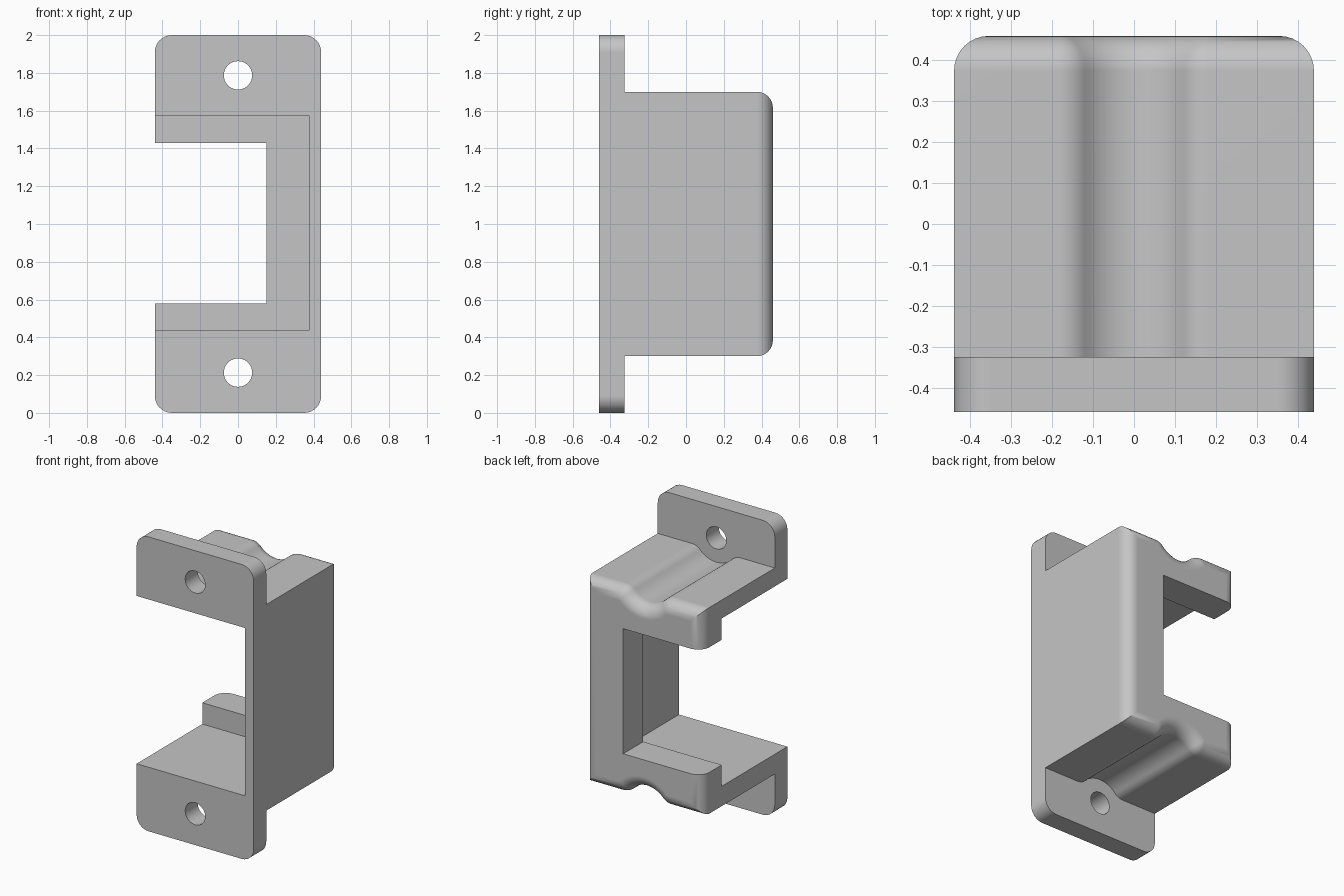
import bpy, bmesh
from math import sin, cos, pi, asin

if "Cube" in bpy.data.objects:
    bpy.data.objects.remove(bpy.data.objects["Cube"], do_unlink=True)

HALF_W, FRONT, BACK = 0.44, -0.46, 0.46
PLATE_BACK, BODY_TOP, HOLE_Z = -0.325, 1.70, 1.787
EDGE_R, GROOVE_R, BLEND_R = 0.085, 0.165, 0.09

grey = bpy.data.materials.new("light grey plastic")
grey.use_nodes = True
grey.diffuse_color = (0.56, 0.56, 0.56, 1)
grey.node_tree.nodes["Principled BSDF"].inputs["Base Color"].default_value = grey.diffuse_color


def loft(name, layers):
    """Solid through matching (x, z) loops, each paired with its y."""
    bm = bmesh.new()
    rings = [[bm.verts.new((x, y, z)) for x, z in loop] for y, loop in layers]
    n = len(rings[0])
    for a, b in zip(rings, rings[1:]):
        for i in range(n):
            j = (i + 1) % n
            bm.faces.new((a[i], a[j], b[j], b[i]))
    bm.faces.new(rings[0])
    bm.faces.new(rings[-1])
    bmesh.ops.recalc_face_normals(bm, faces=bm.faces)
    mesh = bpy.data.meshes.new(name)
    bm.to_mesh(mesh)
    bm.free()
    mesh.materials.append(grey)
    obj = bpy.data.objects.new(name, mesh)
    bpy.context.collection.objects.link(obj)
    return obj


def rect(x0, x1, z0, z1):
    return [(x0, z0), (x1, z0), (x1, z1), (x0, z1)]


def arc(cx, cz, r, start, end, steps):
    angles = [start + (end - start) * i / steps for i in range(steps + 1)]
    return [(cx + r * cos(a), cz + r * sin(a)) for a in angles]


def body_loop(d):
    """Body outline with screw grooves above and below, shrunk inward by d."""
    blend_z = BODY_TOP - BLEND_R
    reach = GROOVE_R + BLEND_R
    blend_x = (reach ** 2 - (HOLE_Z - blend_z) ** 2) ** 0.5
    tilt = asin(blend_x / reach)
    top = arc(0, HOLE_Z, GROOVE_R + d, -pi / 2, -pi / 2 + tilt, 8)
    top += arc(blend_x, blend_z, BLEND_R - d, pi / 2 + tilt, pi / 2, 8)[1:]
    top.append((HALF_W - d, BODY_TOP - d))
    right = top + [(x, 2 - z) for x, z in reversed(top)]
    return right + [(-x, z) for x, z in reversed(right[1:-1])]


def combine(target, other, operation):
    mod = target.modifiers.new(operation.lower(), 'BOOLEAN')
    mod.object, mod.operation, mod.solver = other, operation, 'EXACT'
    bpy.context.view_layer.objects.active = target
    bpy.ops.object.modifier_apply(modifier=mod.name)
    bpy.data.objects.remove(other, do_unlink=True)


# Body with rounded rear edge
layers = [(-0.4, body_loop(0))]
for i in range(9):
    a = i / 8 * pi / 2
    layers.append((BACK - EDGE_R * (1 - sin(a)), body_loop(EDGE_R * (1 - cos(a)))))
bracket = loft("mounting_bracket", layers)

# Mounting plate with rounded corners
r = 0.09
outline = []
for k, (sx, z) in enumerate([(1, 2 - r), (-1, 2 - r), (-1, r), (1, r)]):
    outline += arc(sx * (HALF_W - r), z, r, k * pi / 2, (k + 1) * pi / 2, 8)
combine(bracket, loft("plate", [(FRONT, outline), (PLATE_BACK, outline)]), 'UNION')

# Cavity, rear opening and screw holes
cavity = rect(-0.6, 0.375, 0.435, 1.575)
opening = rect(-0.6, 0.15, 0.58, 1.43)
combine(bracket, loft("cavity_cutter", [(-0.6, cavity), (0.245, cavity)]), 'DIFFERENCE')
combine(bracket, loft("opening_cutter", [(0.1, opening), (0.6, opening)]), 'DIFFERENCE')
for z in (HOLE_Z, 2 - HOLE_Z):
    circle = arc(0, z, 0.075, 0, 2 * pi, 40)[:-1]
    combine(bracket, loft("hole_cutter", [(-0.6, circle), (-0.2, circle)]), 'DIFFERENCE')

# Smooth rounded areas, keep hard edges
bpy.ops.object.select_all(action='DESELECT')
bracket.select_set(True)
bpy.context.view_layer.objects.active = bracket
bpy.ops.object.shade_smooth_by_angle(angle=pi / 6)
normals = bracket.modifiers.new("flat_face_normals", 'WEIGHTED_NORMAL')
normals.keep_sharp = True
